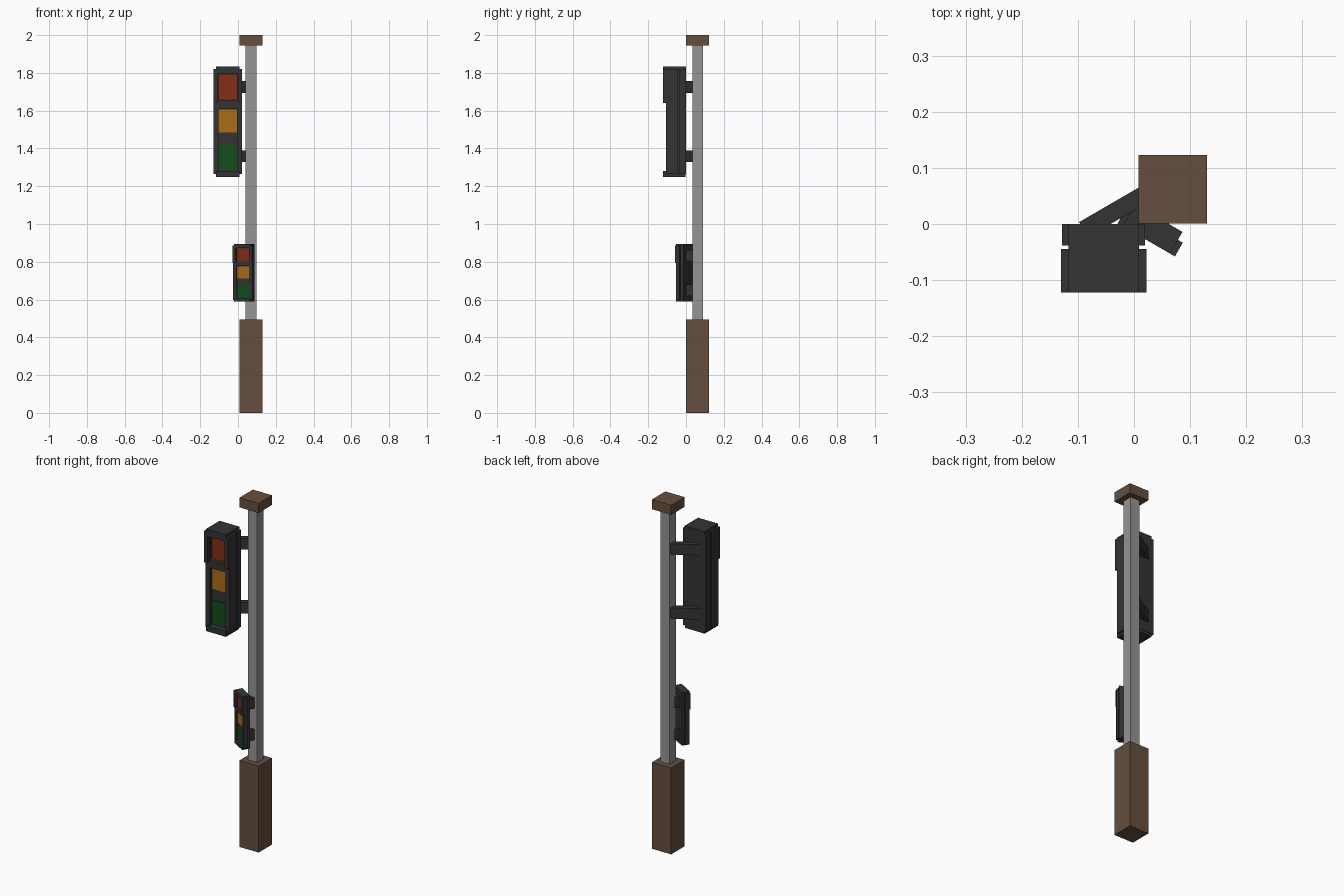
import bpy, math
from mathutils import Matrix, Vector

if "Cube" in bpy.data.objects:
    bpy.data.objects.remove(bpy.data.objects["Cube"])


def material(name, rgb):
    m = bpy.data.materials.new(name)
    m.diffuse_color = (*rgb, 1)
    m.use_nodes = True
    m.node_tree.nodes["Principled BSDF"].inputs["Base Color"].default_value = m.diffuse_color
    return m


BROWN = material("brown", (0.13, 0.078, 0.047))
GREY = material("pole grey", (0.30, 0.30, 0.30))
DARK = material("dark housing", (0.034, 0.034, 0.035))
LENSES = {
    "red": material("red", (0.24, 0.026, 0.008)),
    "amber": material("amber", (0.40, 0.155, 0.008)),
    "green": material("green", (0.006, 0.075, 0.009)),
}


def box(name, x, y, z, mat, xf=Matrix()):
    """Box from (min, max) ranges, placed through the transform xf."""
    bpy.ops.mesh.primitive_cube_add(size=1)
    ob = bpy.context.object
    ob.name = name
    centre = Vector([(r[0] + r[1]) / 2 for r in (x, y, z)])
    size = [r[1] - r[0] for r in (x, y, z)]
    ob.data.transform(xf @ Matrix.Translation(centre) @ Matrix.Diagonal((*size, 1)))
    ob.data.materials.append(mat)
    return ob


def arm(name, start, end, z, width, height):
    """Flat bracket between two plan points."""
    a, b = Vector(start), Vector(end)
    d = b - a
    xf = Matrix.Translation((a.x, a.y, z)) @ Matrix.Rotation(math.atan2(d.y, d.x), 4, 'Z')
    box(name, (0, d.length), (-width / 2, width / 2), (-height / 2, height / 2), DARK, xf)


def signal(name, xf, back_inset):
    """Signal head: front faces -y, back at y = 0, bottom at z = 0, width 0.152."""
    w = 0.076
    # body behind the lenses and the wider back shell
    box(name + "_body", (-0.062, 0.062), (-0.085, -0.005), (0.01, 0.575), DARK, xf)
    b = w - back_inset
    box(name + "_back_shell", (-b, b), (-0.038, 0), (0.015, 0.57), DARK, xf)
    # rails and hood cheeks on both sides
    for side, s in (("left", -1), ("right", 1)):
        rail = sorted((s * 0.05, s * w))
        box(f"{name}_{side}_rail", rail, (-0.107, -0.045), (0.015, 0.57), DARK, xf)
        cheek = sorted((s * 0.053, s * w))
        box(f"{name}_{side}_cheek", cheek, (-0.122, -0.1), (0.39, 0.57), DARK, xf)
    # top hood and bottom sill
    box(name + "_hood", (-0.063, 0.063), (-0.122, 0), (0.545, 0.585), DARK, xf)
    box(name + "_sill", (-0.063, 0.063), (-0.122, -0.002), (0, 0.03), DARK, xf)
    # visor bar between the red and amber lenses
    box(name + "_visor", (-0.05, 0.05), (-0.107, -0.08), (0.36, 0.405), DARK, xf)
    # lenses
    for (colour, mat), z in zip(LENSES.items(), ((0.408, 0.54), (0.235, 0.357), (0.032, 0.17))):
        box(f"{name}_{colour}_lens", (-0.048, 0.048), (-0.09, -0.084), z, mat, xf)


# post
box("base", (0.008, 0.13), (0.001, 0.123), (0, 0.495), BROWN)
box("pole", (0.040, 0.098), (0.034, 0.091), (0.495, 1.945), GREY)
box("cap", (0.008, 0.13), (0.001, 0.123), (1.945, 2.0), BROWN)

# large traffic signal and its brackets
signal("large_signal", Matrix.Translation((-0.054, 0, 1.25)), 0.002)
for i, z in enumerate((1.358, 1.725)):
    arm(f"large_bracket_{i}", (-0.09, -0.010), (0.055, 0.074), z, 0.031, 0.062)

# small pedestrian-height signal, turned towards the left, and its brackets
turn = Matrix.Rotation(math.radians(-30), 4, 'Z')
signal("small_signal",
       Matrix.Translation((0, 0, 0.59)) @ turn @ Matrix.Translation((0.033, 0.031, 0))
       @ Matrix.Diagonal((0.776, 0.365, 0.521, 1)), 0.015)
for i, z in enumerate((0.65, 0.832)):
    arm(f"small_bracket_{i}", (0.036, 0.0), (0.066, 0.052), z, 0.045, 0.062)
